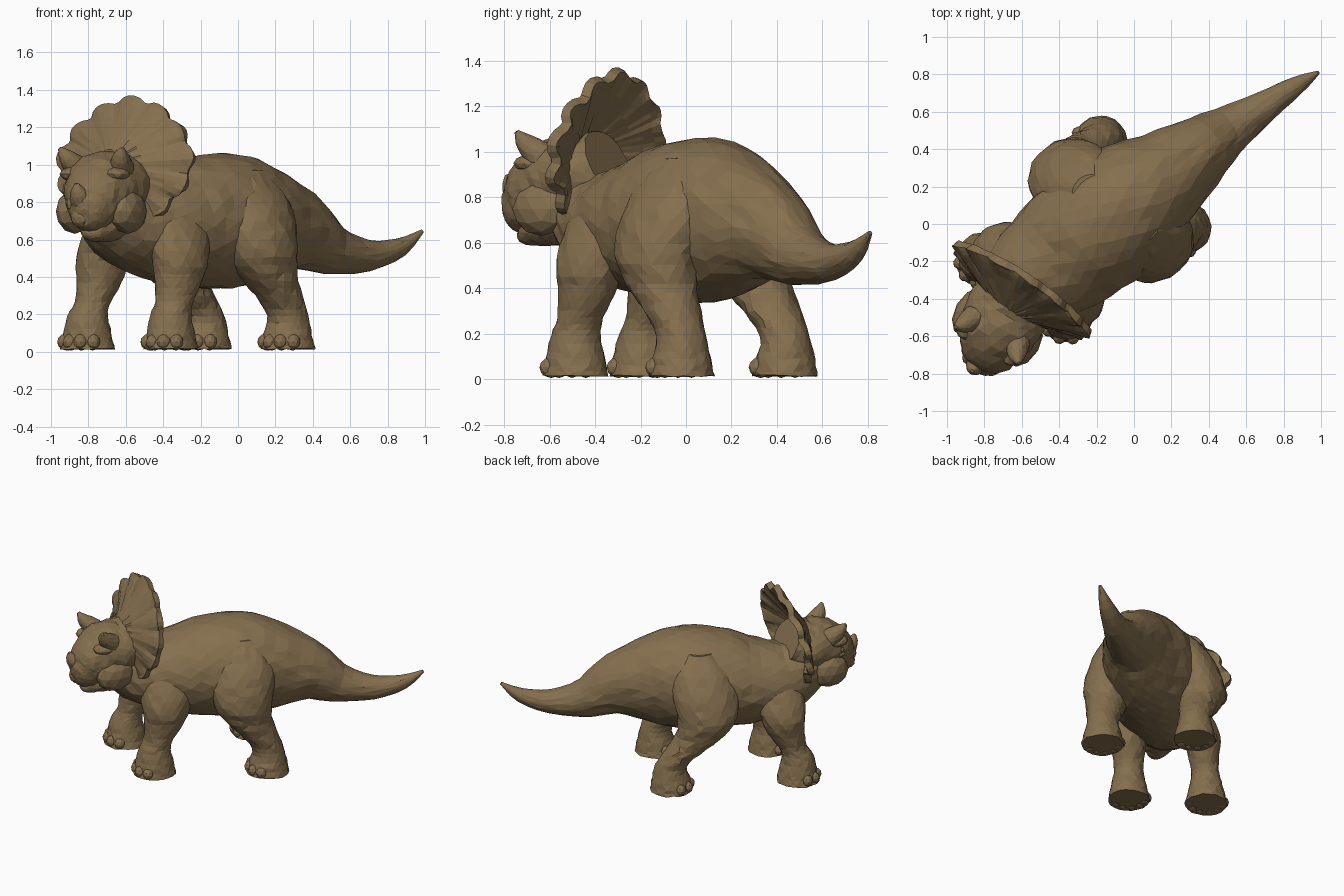
import bpy, bmesh, math, random
from mathutils import Vector, Matrix

random.seed(4)
if "Cube" in bpy.data.objects:
    bpy.data.objects.remove(bpy.data.objects["Cube"])

# One hide colour for the whole animal
HIDE = (0.235, 0.16, 0.077, 1)
hide = bpy.data.materials.new("brown hide")
hide.use_nodes = True
hide.diffuse_color = HIDE
hide.node_tree.nodes["Principled BSDF"].inputs["Base Color"].default_value = HIDE

UP = Vector((0, 0, 1))
BODY_DIR = Vector((-0.76, -0.65, 0))    # the way the trunk and feet point
FACE_DIR = Vector((-0.5, -0.866, 0))    # the head is turned a little
FACE_SIDE = UP.cross(FACE_DIR)
FRILL_DIR = Vector((-0.557, -0.83, 0))
FRILL_SIDE = UP.cross(FRILL_DIR)


def finish(name, bm):
    """Turn a finished bmesh into a hide-coloured object."""
    bmesh.ops.recalc_face_normals(bm, faces=bm.faces)
    mesh = bpy.data.meshes.new(name)
    bm.to_mesh(mesh)
    bm.free()
    mesh.materials.append(hide)
    ob = bpy.data.objects.new(name, mesh)
    bpy.context.collection.objects.link(ob)
    return ob


def bridge(bm, lower, upper):
    """Join two rings of equal length with a band of quads."""
    count = len(lower)
    for k in range(count):
        n = (k + 1) % count
        bm.faces.new((lower[k], lower[n], upper[n], upper[k]))


def smooth_rows(stations, steps):
    """Catmull-Rom curve through rows of position and two radii."""
    rows = [Vector(s) for s in stations]
    last = len(rows) - 1
    out = []
    for i in range(last):
        a, b, c, d = rows[max(i - 1, 0)], rows[i], rows[i + 1], rows[min(i + 2, last)]
        for k in range(steps):
            t = k / steps
            out.append(b + (c - a) * (t / 2) + (a * 2 - b * 5 + c * 4 - d) * (t * t / 2)
                       + (b * 3 - a - c * 3 + d) * (t ** 3 / 2))
    return out + [rows[last]]


def loft(name, stations, sides=20, along=None, roughness=.03):
    """Faceted skin over rings; 'along' keeps the rings level."""
    rows = smooth_rows(stations, steps=3)
    bm = bmesh.new()
    rings = []
    for i, row in enumerate(rows):
        centre = Vector(row[:3])
        if along:
            a, b = along, along.cross(UP)
        else:
            ahead, behind = rows[min(i + 1, len(rows) - 1)], rows[max(i - 1, 0)]
            tangent = Vector(ahead[:3]) - Vector(behind[:3])
            a = tangent.cross(UP).normalized()
            b = a.cross(tangent).normalized()
        jitter = roughness * min(row[3], .2)
        ring = []
        for k in range(sides):
            w = math.tau * (k + (i % 2) / 2) / sides
            p = centre + a * (row[3] * math.cos(w)) + b * (row[-1] * math.sin(w))
            p += Vector([random.uniform(-jitter, jitter) for axis in range(3)])
            ring.append(bm.verts.new(p))
        rings.append(ring)
    for lower, upper in zip(rings, rings[1:]):
        bridge(bm, lower, upper)
    bmesh.ops.triangulate(bm, faces=bm.faces)
    bm.faces.new(rings[0])
    bm.faces.new(rings[-1])
    return finish(name, bm)


def lump(name, centre, size, forward):
    """Faceted ellipsoid: size is length, width, height."""
    bm = bmesh.new()
    bmesh.ops.create_icosphere(bm, subdivisions=2, radius=1)
    turn = Matrix((forward, UP.cross(forward), UP)).transposed().to_4x4()
    bm.transform(Matrix.Translation(centre) @ turn @ Matrix.Diagonal((*size, 1)))
    return finish(name, bm)


# Trunk and tail: x, y, z, half width, half height from neck to tail tip
loft("body_and_tail", [
    (-.76, -.52, .79, .13, .13), (-.7, -.45, .76, .2, .19), (-.58, -.33, .69, .27, .24),
    (-.4, -.18, .67, .32, .3), (-.22, -.03, .69, .35, .35), (-.05, .1, .7, .34, .36),
    (.12, .22, .685, .28, .32), (.32, .37, .645, .2, .22), (.5, .5, .545, .135, .135),
    (.7, .63, .515, .083, .083), (.87, .74, .56, .05, .05), (.985, .81, .645, .01, .01),
], sides=28)

# Leg profile: height, place along hip-thigh-ankle, length, width
LEG_PROFILE = [(.97, 0, .08, .05), (.85, .25, .19, .13), (.7, .65, .225, .165), (.55, 1, .205, .165),
               (.42, 1.2, .17, .145), (.3, 1.65, .13, .125), (.19, 2, .11, .108),
               (.09, 2, .132, .13), (.015, 2, .148, .145)]


def leg(name, hip, thigh, ankle, girth, reach):
    hip, thigh, ankle = (Vector((*p, 0)) for p in (hip, thigh, ankle))
    rows = []
    for height, place, length, width in LEG_PROFILE:
        centre = hip.lerp(thigh, place) if place < 1 else thigh.lerp(ankle, place - 1)
        upper = height > .25
        scale = girth if upper else 1
        rows.append((centre.x, centre.y, height * (reach if upper else 1),
                     length * scale, width * scale))
    loft(name + "_leg", rows, along=BODY_DIR)
    # Five toes fanned round the front of the sole
    for n in range(5):
        outward = Matrix.Rotation(math.radians((n - 2) * 32), 3, 'Z') @ BODY_DIR
        place = ankle + outward * .112 + UP * .052
        lump(f"{name}_toe_{n + 1}", place, (.052, .04, .046), outward)


leg("left_hind", (.06, -.04), (.13, -.13), (.265, -.02), girth=1, reach=1)
leg("right_hind", (-.26, .2), (-.375, .275), (-.18, .435), girth=1, reach=1)
leg("left_front", (-.35, -.32), (-.305, -.425), (-.36, -.485), girth=.8, reach=.9)
leg("right_front", (-.6, -.2), (-.725, -.13), (-.805, -.19), girth=.75, reach=.88)

# Skull and lower jaw
loft("head", [
    (-.6, -.34, .95, .17, .16), (-.66, -.44, .9, .22, .18), (-.72, -.55, .87, .215, .195),
    (-.76, -.64, .82, .18, .175), (-.79, -.71, .76, .135, .135), (-.81, -.765, .73, .085, .095),
    (-.82, -.79, .72, .035, .045)], sides=22)
loft("lower_jaw", [
    (-.65, -.44, .74, .14, .12), (-.71, -.56, .69, .14, .105), (-.75, -.64, .665, .11, .08),
    (-.785, -.71, .64, .06, .05), (-.795, -.735, .645, .02, .015)], sides=16)


def face_point(side, forward, up):
    """Place on the head, measured from the middle of the skull."""
    middle = Vector((-.74, -.57, .85))
    return middle + FACE_SIDE * side + FACE_DIR * forward + UP * up


def horn(name, base, tip, radius):
    middle = base.lerp(tip, .55) + FACE_DIR * .012
    loft(name, [(*p, radius * s, radius * s) for p, s in ((base, 1), (middle, .65), (tip, .14))],
         sides=12)


# Paired face parts
for label, s in (("left", 1), ("right", -1)):
    horn(label + "_brow_horn", face_point(s * .135, .0, .13), face_point(s * .195, .09, .24), .07)
    for part, place, size in (
            ("brow", (.14, .045, .1), (.085, .065, .04)),
            ("eye", (.155, .068, .035), (.028, .028, .022)),
            ("eyelid", (.15, .055, .005), (.05, .045, .022)),
            ("cheek", (.165, -.02, -.1), (.14, .085, .12)),
            ("nostril", (.055, .18, -.06), (.055, .035, .045))):
        side, forward, up = place
        lump(f"{label}_{part}", face_point(s * side, forward, up), size, FACE_DIR)
horn("nose_horn", face_point(0, .175, -.06), face_point(0, .25, .05), .07)
lump("beak", face_point(0, .195, -.13), (.05, .06, .06), FACE_DIR)

# Neck frill: a cone with a scalloped rim, opening backwards from the skull
FRILL_CENTRE = Vector((-.59, -.34, 1))
SEGMENTS, LOBES = 78, 13
bm = bmesh.new()
frill_rings = []
for t in (.15, .4, .6, .75, .88, .95, 1):
    ring = []
    for k in range(SEGMENTS):
        w = math.tau * k / SEGMENTS
        lobe = abs(math.cos((w - math.pi / 2) * LOBES / 2))
        reach = t * (1 + (.12 * lobe - .07) * t ** 4 - .05 * math.sin(w * 2) ** 2)
        across = .42 * reach * math.cos(w)
        rise = .345 * reach * math.sin(w)
        cone = .17 * (1 - t) - .2 * rise + .016 * lobe * t ** 3 + random.uniform(-.004, .004)
        ring.append(bm.verts.new(FRILL_CENTRE + FRILL_SIDE * across + UP * rise + FRILL_DIR * cone))
    frill_rings.append(ring)
for inner, outer in zip(frill_rings, frill_rings[1:]):
    bridge(bm, inner, outer)
bm.faces.new(frill_rings[0])
frill = finish("frill", bm)
solid = frill.modifiers.new("thickness", 'SOLIDIFY')
solid.thickness = .045
solid.offset = 0
bevel = frill.modifiers.new("soft_rim", 'BEVEL')
bevel.width = .012
bevel.segments = 2
bevel.angle_limit = math.radians(50)
